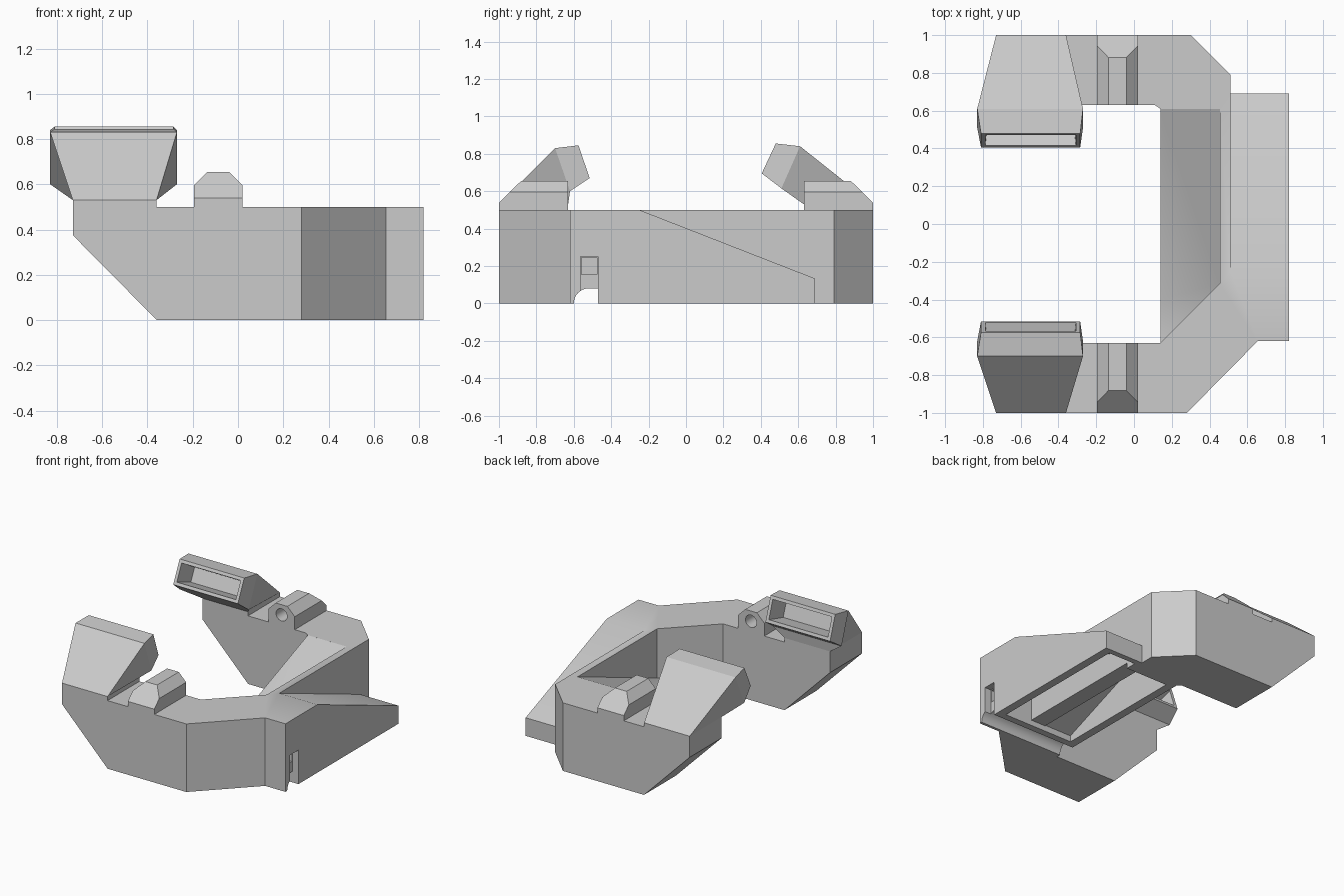
import bpy, bmesh, math
from mathutils import Vector

cube = bpy.data.objects.get("Cube")
if cube:
    bpy.data.objects.remove(cube, do_unlink=True)

grey = bpy.data.materials.new("plain grey")
grey.use_nodes = True
grey.diffuse_color = (0.6, 0.6, 0.6, 1)
grey.node_tree.nodes["Principled BSDF"].inputs["Base Color"].default_value = (0.6, 0.6, 0.6, 1)


def finish(name, bm):
    bmesh.ops.recalc_face_normals(bm, faces=bm.faces)
    mesh = bpy.data.meshes.new(name)
    bm.to_mesh(mesh)
    bm.free()
    mesh.materials.append(grey)
    obj = bpy.data.objects.new(name, mesh)
    bpy.context.collection.objects.link(obj)
    return obj


def loft(name, rings):
    """Closed solid through rings of equal point count."""
    bm = bmesh.new()
    loops = [[bm.verts.new(p) for p in ring] for ring in rings]
    for a, b in zip(loops, loops[1:]):
        for i in range(len(a)):
            j = (i + 1) % len(a)
            bm.faces.new((a[i], a[j], b[j], b[i]))
    bm.faces.new(loops[0])
    bm.faces.new(loops[-1])
    return finish(name, bm)


def plan_prism(name, plan, floor, top):
    """Plan outline with a floor height given as a function of y."""
    return loft(name, [[(x, y, floor(y)) for x, y in plan], [(x, y, top) for x, y in plan]])


def side_prism(name, profile, x0, x1):
    """Profile in y and z, pushed along x."""
    return loft(name, [[(x, y, z) for y, z in profile] for x in (x0, x1)])


def front_prism(name, profile, y0, y1):
    """Profile in x and z, pushed along y."""
    return loft(name, [[(x, y, z) for x, z in profile] for y in (y0, y1)])


def rect(a, b, c, d):
    return [(a, c), (b, c), (b, d), (a, d)]


def cut(obj, cutters):
    for c in cutters:
        c.hide_render = True
        mod = obj.modifiers.new("cut", 'BOOLEAN')
        mod.operation = 'DIFFERENCE'
        mod.solver = 'EXACT'
        mod.object = c
    bpy.context.view_layer.update()
    deps = bpy.context.evaluated_depsgraph_get()
    mesh = bpy.data.meshes.new_from_object(obj.evaluated_get(deps))
    obj.modifiers.clear()
    obj.data = mesh
    for c in cutters:
        bpy.data.objects.remove(c, do_unlink=True)


def smooth(obj):
    bpy.ops.object.select_all(action='DESELECT')
    obj.select_set(True)
    bpy.context.view_layer.objects.active = obj
    bpy.ops.object.shade_smooth_by_angle(angle=math.radians(25))


# C-shaped body
outline = [(-0.73, -1), (0.28, -1), (0.655, -0.62), (0.82, -0.62), (0.82, 0.69),
           (0.51, 0.69), (0.51, 0.79), (0.3, 1), (-0.73, 1), (-0.73, 0.63),
           (0.11, 0.63), (0.14, 0.61), (0.14, -0.63), (-0.73, -0.63)]
body = plan_prism("body", outline, lambda y: 0, 0.5)


def inner_slope(y):
    return 0.106 + (y + 0.4) * 0.39


# Slanted arm ends, outer ramp falling to the back, inner ramp rising to the back
cutters = [
    front_prism("arm_end_cut", [(-0.83, 0.476), (-0.26, -0.1), (-0.83, -0.1)], -1.1, 1.1),
    side_prism("outer_ramp_cut", [(-0.25, 0.5), (0.69, 0.133), (0.8, 0.133), (0.8, 0.6), (-0.25, 0.6)], 0.51, 0.9),
    plan_prism("inner_ledge_cut", [(0.1, -0.63), (0.14, -0.63), (0.37, -0.4), (0.1, -0.4)], lambda y: 0.106, 0.6),
    plan_prism("inner_ramp_cut", [(0.1, -0.4), (0.37, -0.4), (0.455, -0.315), (0.455, 0.61), (0.1, 0.61)],
               inner_slope, 0.6),
]

# Hollow underside
cutters += [
    side_prism("inner_pocket_cut", [(-0.42, -0.1), (0.57, -0.1), (0.57, 0.43), (-0.42, 0.045)], 0.2, 0.42),
    side_prism("outer_pocket_cut", [(-0.42, -0.1), (0.65, -0.1), (0.65, 0.09), (-0.27, 0.45), (-0.42, 0.45)],
               0.54, 0.76),
    side_prism("joining_pocket_cut", rect(-0.42, 0.57, -0.1, 0.04), 0.3, 0.65),
]

# Rounded groove through the bottom and a stepped slot in the outer wall
arc = [(-0.52 - 0.08 * math.cos(t * math.pi / 16), 0.08 * math.sin(t * math.pi / 16)) for t in range(9)]
cutters += [
    side_prism("groove_cut", [(-0.6, -0.1)] + arc + [(-0.47, 0.08), (-0.47, -0.1)], 0.05, 0.9),
    side_prism("slot_cut", rect(-0.565, -0.47, -0.1, 0.25), 0.77, 0.9),
    side_prism("slot_window_cut", rect(-0.56, -0.475, 0.155, 0.245), 0.7, 0.9),
]
cut(body, cutters)
smooth(body)

# Bored knobs on the arms
for side, label in ((-1, "front"), (1, "back")):
    knob = front_prism(label + "_knob",
                       [(-0.195, 0.495), (-0.195, 0.595), (-0.135, 0.655), (-0.04, 0.655), (0.02, 0.595), (0.02, 0.495)],
                       side * 0.63, side)
    ring = [(-0.087 + 0.045 * math.cos(a * math.pi / 12), 0.58 + 0.045 * math.sin(a * math.pi / 12))
            for a in range(24)]
    bore = front_prism("bore_cut", ring, side * 0.6, side * 0.85)
    slant = side_prism("slant_cut", [(side * 1.06, 0.48), (side * 0.82, 0.715), (side * 1.06, 0.715)], -0.4, 0.2)
    cut(knob, [bore, slant])
    smooth(knob)


# Flared claws with a hollow mouth: each section has an outer and an inner point
def claw(name, sections):
    widths = [(-0.73, -0.36), (-0.73, -0.36), (-0.83, -0.27), (-0.81, -0.285)]
    rings = []
    for (left, right), ((y0, z0), (y1, z1)) in zip(widths, sections):
        rings.append([(left, y0, z0), (right, y0, z0), (right, y1, z1), (left, y1, z1)])
    obj = loft(name, rings)
    bm = bmesh.new()
    bm.from_mesh(obj.data)
    tip = sum((Vector(p) for p in rings[-1]), Vector()) / 4
    mouth = min(bm.faces, key=lambda f: (f.calc_center_median() - tip).length)
    bmesh.ops.inset_individual(bm, faces=[mouth], thickness=0.032)
    bmesh.ops.inset_individual(bm, faces=[mouth], thickness=0.02, depth=-0.15)
    bm.to_mesh(obj.data)
    bm.free()


claw("front_claw", [((-1, 0.495), (-0.63, 0.495)), ((-1, 0.53), (-0.63, 0.53)),
                    ((-0.7, 0.83), (-0.62, 0.6)), ((-0.575, 0.845), (-0.515, 0.67))])
claw("back_claw", [((1, 0.495), (0.63, 0.495)), ((1, 0.53), (0.63, 0.53)),
                   ((0.61, 0.84), (0.51, 0.615)), ((0.48, 0.855), (0.405, 0.695))])
